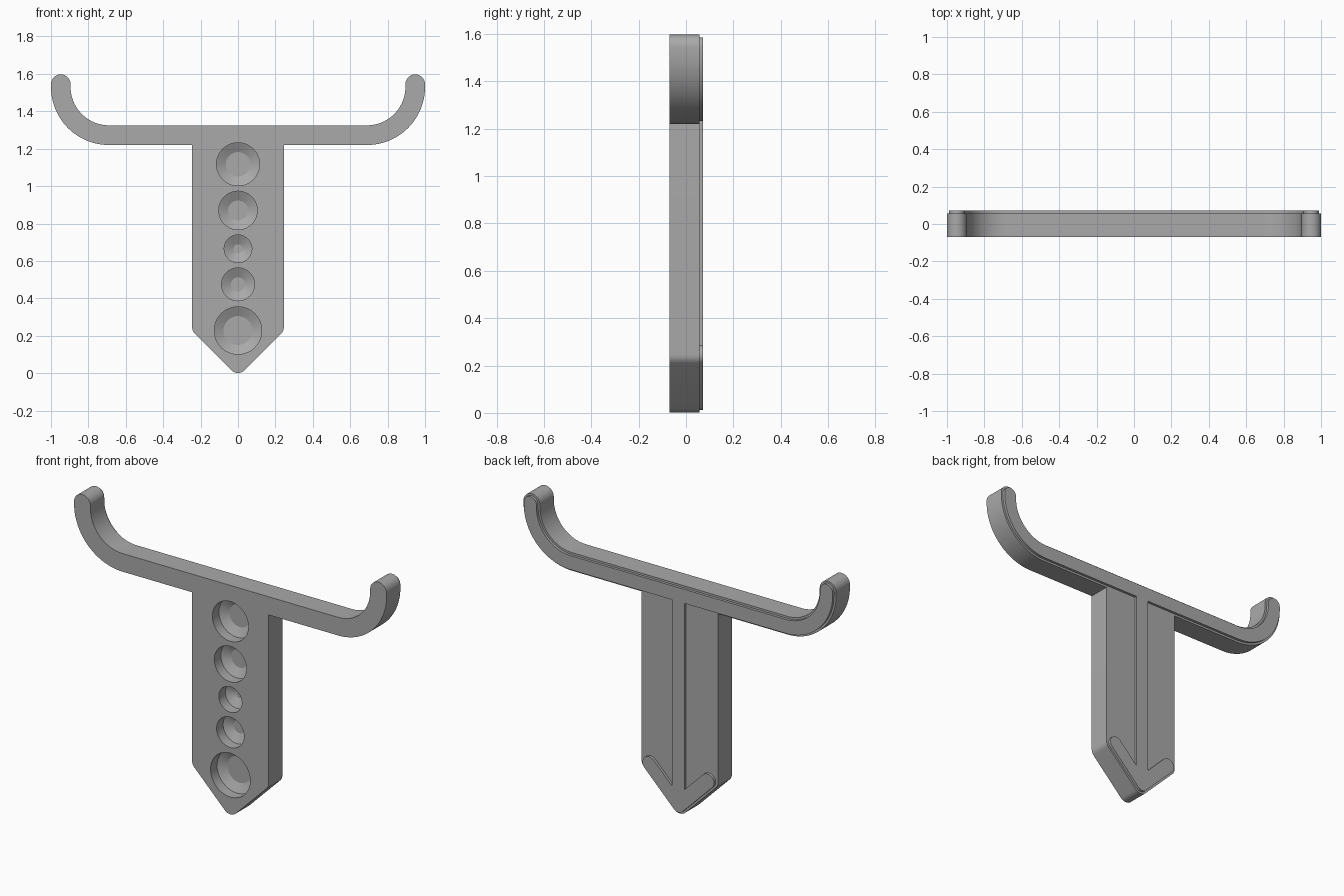
import bpy
import bmesh
from math import sin, cos, radians
from mathutils import Matrix

cube = bpy.data.objects.get("Cube")
if cube:
    bpy.data.objects.remove(cube)

FRONT, BACK, RIDGE_TOP = -0.07, 0.056, 0.071

grey = bpy.data.materials.new("plain grey")
grey.use_nodes = True
grey.diffuse_color = (0.4, 0.4, 0.4, 1)
grey.node_tree.nodes["Principled BSDF"].inputs["Base Color"].default_value = (0.4, 0.4, 0.4, 1)


def arc(cx, cz, r, start, end, steps=20):
    angles = [radians(start + (end - start) * i / steps) for i in range(steps + 1)]
    return [(cx + r * cos(a), cz + r * sin(a)) for a in angles]


def finish(name, bm):
    bmesh.ops.recalc_face_normals(bm, faces=bm.faces)
    mesh = bpy.data.meshes.new(name)
    bm.to_mesh(mesh)
    bm.free()
    mesh.materials.append(grey)
    obj = bpy.data.objects.new(name, mesh)
    bpy.context.collection.objects.link(obj)
    return obj


def slab(name, half, y0, y1):
    """Extrude a half outline, mirrored across x = 0, from y0 to y1."""
    outline = half + [(-x, z) for x, z in reversed(half) if x > 1e-5]
    bm = bmesh.new()
    face = bm.faces.new([bm.verts.new((x, y0, z)) for x, z in outline])
    new = bmesh.ops.extrude_face_region(bm, geom=[face])["geom"]
    bmesh.ops.translate(bm, vec=(0, y1 - y0, 0),
                        verts=[g for g in new if isinstance(g, bmesh.types.BMVert)])
    return finish(name, bm)


def hook(inset):
    """Right half of the crossbar with its upturned rounded end."""
    return (arc(0.69, 1.53, 0.205 + inset, -90, 0)
            + arc(0.9475, 1.545, 0.0525 - inset, 180, 0)
            + arc(0.69, 1.53, 0.31 - inset, 0, -90, 28))


def tip(inset):
    half = arc(0, 0.0507, 0.05 - inset, -45, -90, 8)
    half[-1] = (0, half[-1][1])
    return half


def smooth(obj):
    bpy.ops.object.select_all(action="DESELECT")
    obj.select_set(True)
    bpy.context.view_layer.objects.active = obj
    bpy.ops.object.shade_smooth_by_angle(angle=radians(20))


# Body: crossbar, column and pointed foot
body = slab("body", hook(0) + [(0.245, 1.22)] + arc(0.195, 0.246, 0.05, 0, -45, 8) + tip(0),
            FRONT, BACK)

# Raised anchor-shaped ridge on the back
ridge = slab("back_ridge", hook(0.012) + [(0.04, 1.232), (0.04, 0.155)]
             + arc(0.187, 0.243, 0.042, 135, -45) + tip(0.012), BACK - 0.004, RIDGE_TOP)

# Round pockets in the front: straight wall, sloping floor rim, flat centre
bm = bmesh.new()
for z, r in [(1.117, 0.115), (0.87, 0.103), (0.665, 0.074), (0.475, 0.088), (0.228, 0.127)]:
    for r1, r2, y0, y1 in [(r, r, FRONT - 0.02, FRONT + 0.06),
                           (r, r - 0.05, FRONT + 0.06, FRONT + 0.085)]:
        place = Matrix.Translation((0, (y0 + y1) / 2, z)) @ Matrix.Rotation(radians(90), 4, "X")
        bmesh.ops.create_cone(bm, cap_ends=True, segments=48, radius1=r2, radius2=r1,
                              depth=y1 - y0, matrix=place)
# Join each wall to its floor rim
inner = [f for f in bm.faces if len(f.verts) > 4
         and abs(f.calc_center_median().y - FRONT - 0.06) < 1e-4]
bmesh.ops.delete(bm, geom=inner, context="FACES_ONLY")
bmesh.ops.remove_doubles(bm, verts=bm.verts, dist=1e-4)
cutter = finish("pocket_cutter", bm)
cutter.hide_render = True

cut = body.modifiers.new("pockets", "BOOLEAN")
cut.operation = "DIFFERENCE"
cut.solver = "EXACT"
cut.object = cutter
bpy.context.view_layer.objects.active = body
bpy.ops.object.modifier_apply(modifier=cut.name)
bpy.data.objects.remove(cutter)

smooth(body)
smooth(ridge)
